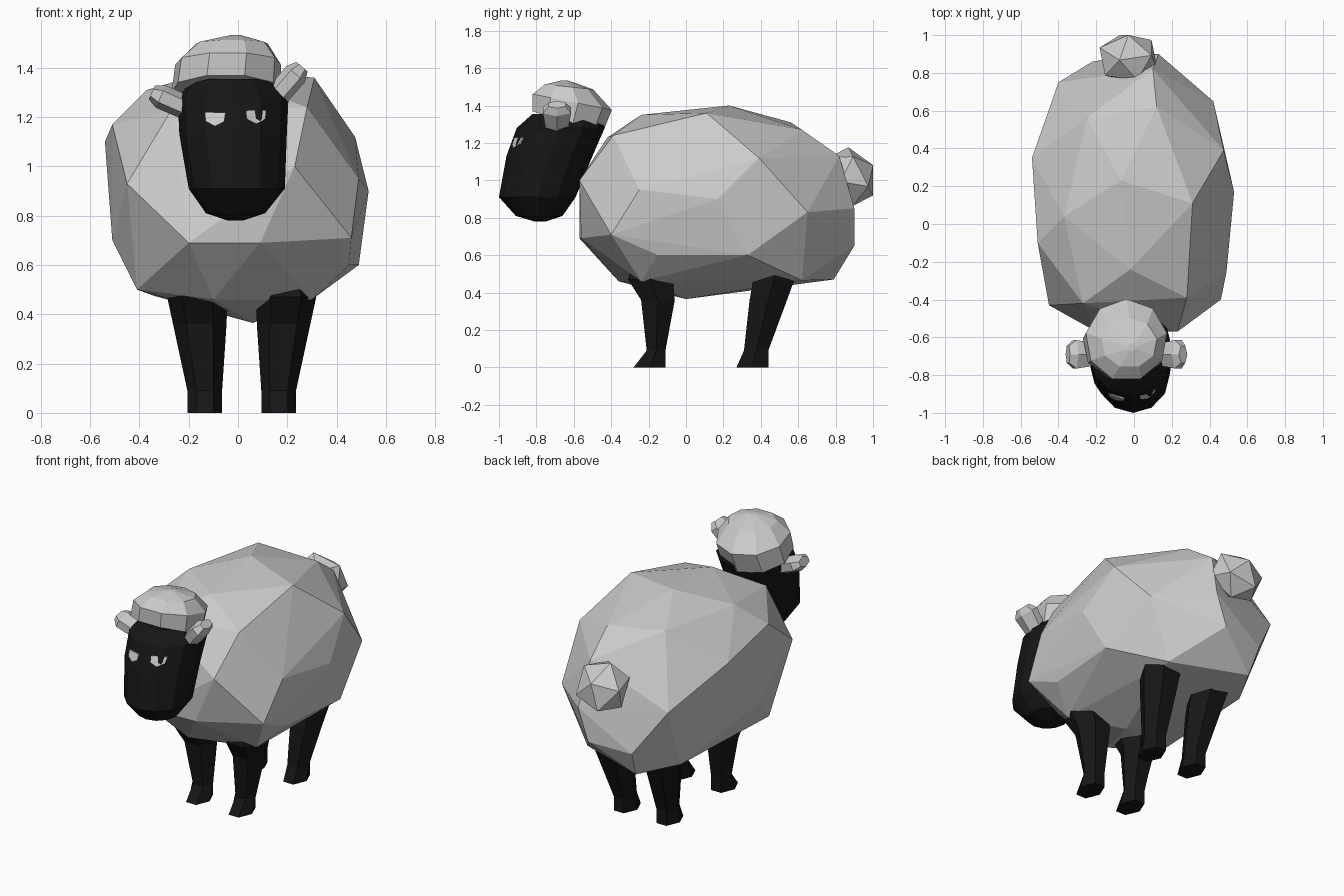
import bpy, bmesh, math
from mathutils import Vector, Matrix
from mathutils.bvhtree import BVHTree

if "Cube" in bpy.data.objects:
    bpy.data.objects.remove(bpy.data.objects["Cube"])

black = bpy.data.materials.new("black")
black.diffuse_color = (0.008, 0.008, 0.008, 1)
black.use_nodes = True
black.node_tree.nodes["Principled BSDF"].inputs["Base Color"].default_value = black.diffuse_color


def finish(name, bm, mat=None):
    bmesh.ops.recalc_face_normals(bm, faces=bm.faces[:])
    me = bpy.data.meshes.new(name)
    bm.to_mesh(me)
    bm.free()
    ob = bpy.data.objects.new(name, me)
    bpy.context.collection.objects.link(ob)
    if mat:
        me.materials.append(mat)
    return ob


def loft(rings, n, half=False):
    """Stack of elliptical rings (cx, cy, cz, rx, ry, slope along y), capped."""
    bm = bmesh.new()
    k = 1 / math.cos(math.pi / n) if half else 1
    loops = []
    for cx, cy, cz, rx, ry, slope in rings:
        loop = []
        for i in range(n):
            a = 2 * math.pi * (i + (0.5 if half else 0)) / n - math.pi / 2
            dy = math.sin(a) * ry * k
            loop.append(bm.verts.new((cx + math.cos(a) * rx * k, cy + dy, cz + slope * dy)))
        loops.append(loop)
    for lo, hi in zip(loops, loops[1:]):
        for i in range(n):
            j = (i + 1) % n
            bm.faces.new((lo[i], lo[j], hi[j], hi[i]))
    bm.faces.new(loops[0][::-1])
    bm.faces.new(loops[-1])
    return bm


# Fleece body: faceted hull around a few irregular points
top = [(.31, .11, 1.36), (-.02, -.24, 1.35), (-.07, .23, 1.40), (.12, .62, 1.27),
       (-.25, .56, 1.31), (-.37, .04, 1.31), (.28, -.39, 1.24), (-.27, -.42, 1.23),
       (.10, .82, 1.13)]
middle = [(.53, .17, .90), (.475, .39, 1.12), (.42, .65, .83), (.49, -.25, .95),
          (.46, -.40, .71), (.23, -.57, 1.0), (-.20, -.57, .69), (.09, -.56, .69),
          (-.45, -.43, .93), (-.51, -.10, 1.17), (-.54, .35, 1.10), (-.51, 0, .70),
          (-.40, .75, .90), (-.22, .86, .63), (.13, .90, .85), (.06, .90, .65)]
bottom = [(.49, .33, .60), (.45, -.15, .60), (-.41, -.25, .50), (-.10, -.36, .46),
          (.30, -.24, .46), (.06, 0, .365), (-.34, .54, .475), (.26, .62, .465), (-.20, .79, .47)]
bm = bmesh.new()
for p in top + middle + bottom:
    bm.verts.new(p)
bmesh.ops.convex_hull(bm, input=bm.verts[:])
bmesh.ops.delete(bm, geom=[v for v in bm.verts if not v.link_faces], context='VERTS')
finish("body", bm)

# Head
bm = loft([(-.01, -.78, .78, .03, .03, 0), (-.01, -.785, .81, .12, .125, 0),
           (-.005, -.795, .91, .195, .205, 0), (-.02, -.73, 1.13, .218, .23, 0),
           (-.02, -.67, 1.28, .225, .235, 0), (-.02, -.64, 1.355, .16, .18, 0)], 12)
head_surface = BVHTree.FromBMesh(bm)
finish("head", bm, black)

# Eyes: thin plates laid on the face
eye_shape = [(-.042, .02), (.042, .02), (.038, -.015), (0, -.035), (-.038, -.015)]
for side, cx, cz in (("left", -.093, 1.198), ("right", .073, 1.208)):
    bm = bmesh.new()
    front, back = [], []
    for x, z in eye_shape:
        hit = head_surface.ray_cast(Vector((cx + x, -2, cz + z)), Vector((0, 1, 0)))[0]
        front.append(bm.verts.new(hit - Vector((0, .008, 0))))
        back.append(bm.verts.new(hit + Vector((0, .02, 0))))
    bm.faces.new(front)
    bm.faces.new(back[::-1])
    for i in range(5):
        j = (i + 1) % 5
        bm.faces.new((front[i], back[i], back[j], front[j]))
    finish("eye_" + side, bm)

# Wool cap on the head
finish("wool_cap", loft([(-.05, -.64, 1.31, .21, .18, -.33), (-.04, -.615, 1.42, .205, .205, -.2),
                         (-.025, -.63, 1.50, .14, .125, -.1), (-.01, -.65, 1.533, .02, .02, 0)], 9, True))

# Ears: flattened stubs with a bevelled tip
for side, base, tip in (("left", (-.18, 1.225), (-.35, 1.30)), ("right", (.13, 1.255), (.26, 1.405))):
    dx, dz = tip[0] - base[0], tip[1] - base[1]
    half = math.hypot(dx, dz) / 2
    bm = loft([(0, 0, -half, .042, .055, 0), (0, 0, half - .04, .043, .075, 0),
               (0, 0, half, .026, .045, 0)], 6, True)
    bm.transform(Matrix.Translation(((base[0] + tip[0]) / 2, -.69, (base[1] + tip[1]) / 2))
                 @ Matrix.Rotation(math.atan2(dx, dz), 4, 'Y'))
    finish("ear_" + side, bm)

# Tail tuft, one point facing back and up
bm = bmesh.new()
bmesh.ops.create_icosphere(
    bm, subdivisions=1, radius=1,
    matrix=Matrix.Translation((-.03, .88, 1.02)) @ Matrix.Rotation(-1.1, 4, 'X')
    @ Matrix.Rotation(math.radians(180), 4, 'Z') @ Matrix.Diagonal((.17, .17, .135, 1)))
finish("tail", bm)

# Legs: rows of (sideways offset, y front, y back, z, half width)
front_leg = [(.15, -.28, -.11, 0, .061), (.15, -.21, -.11, .09, .061),
             (.17, -.24, -.06, .36, .094), (.18, -.31, -.07, .47, .106), (.18, -.28, -.10, .58, .08)]
back_leg = [(.15, .27, .44, 0, .061), (.15, .31, .44, .09, .061),
            (.17, .34, .54, .36, .094), (.18, .36, .58, .47, .106), (.18, .40, .57, .58, .08)]
for name, rows in (("front_leg", front_leg), ("back_leg", back_leg)):
    for side, s in (("left", -1), ("right", 1)):
        rings = [(.015 + s * off, (y0 + y1) / 2, z, w, (y1 - y0) / 2, 0) for off, y0, y1, z, w in rows]
        finish(name + "_" + side, loft(rings, 6, True), black)
